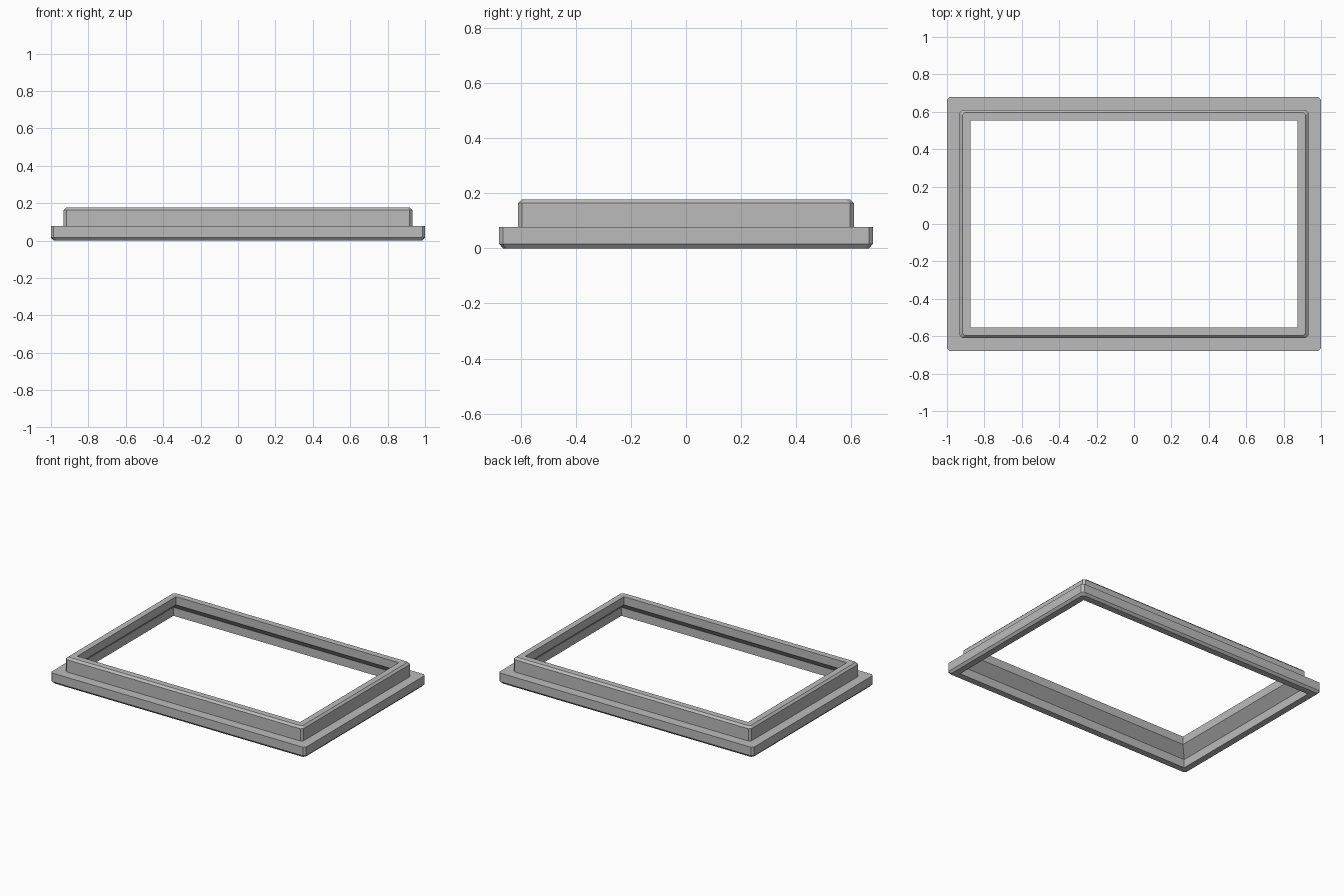
import bpy
import bmesh

if "Cube" in bpy.data.objects:
    bpy.data.objects.remove(bpy.data.objects["Cube"], do_unlink=True)

HALF_X, HALF_Y = 1.0, 0.678
CUT = 0.014          # chamfer on outer edges and corners

# Frame cross-section, running around the profile: (inset from outer edge, height, corner cut)
PROFILE = [
    (CUT, 0.0, CUT),              # underside, outer edge
    (0.0, 0.016, CUT),            # flange wall
    (0.0, 0.077, CUT),
    (0.068, 0.077, CUT),          # raised rim wall
    (0.068, 0.164, CUT),
    (0.068 + CUT, 0.178, CUT),    # rim top
    (0.125, 0.178, 0.0),          # opening
    (0.125, 0.12, 0.0),
    (0.06, 0.06, 0.0),            # sloped recess under the rim
    (0.06, 0.0, 0.0),
]


def ring(bm, inset, z, cut):
    """Rectangle with cut corners, counter-clockwise."""
    x, y = HALF_X - inset, HALF_Y - inset
    points = []
    for sx, sy in ((1, 1), (-1, 1), (-1, -1), (1, -1)):
        pair = [(sx * x, sy * (y - cut)), (sx * (x - cut), sy * y)]
        points += pair if sx * sy > 0 else pair[::-1]
    return [bm.verts.new((px, py, z)) for px, py in points]


# Sweep the cross-section around the rectangle
bm = bmesh.new()
rings = [ring(bm, *row) for row in PROFILE]
for a, b in zip(rings, rings[1:] + rings[:1]):
    for i in range(len(a)):
        j = (i + 1) % len(a)
        bm.faces.new((a[i], a[j], b[j], b[i]))
bmesh.ops.remove_doubles(bm, verts=bm.verts, dist=0.0001)
bmesh.ops.recalc_face_normals(bm, faces=bm.faces)
mesh = bpy.data.meshes.new("window_frame")
bm.to_mesh(mesh)
bm.free()

# Plain grey finish
grey = bpy.data.materials.new("light_grey")
grey.use_nodes = True
color = (0.5, 0.5, 0.5, 1.0)
grey.diffuse_color = color
grey.node_tree.nodes["Principled BSDF"].inputs["Base Color"].default_value = color
mesh.materials.append(grey)

frame = bpy.data.objects.new("window_frame", mesh)
bpy.context.scene.collection.objects.link(frame)
